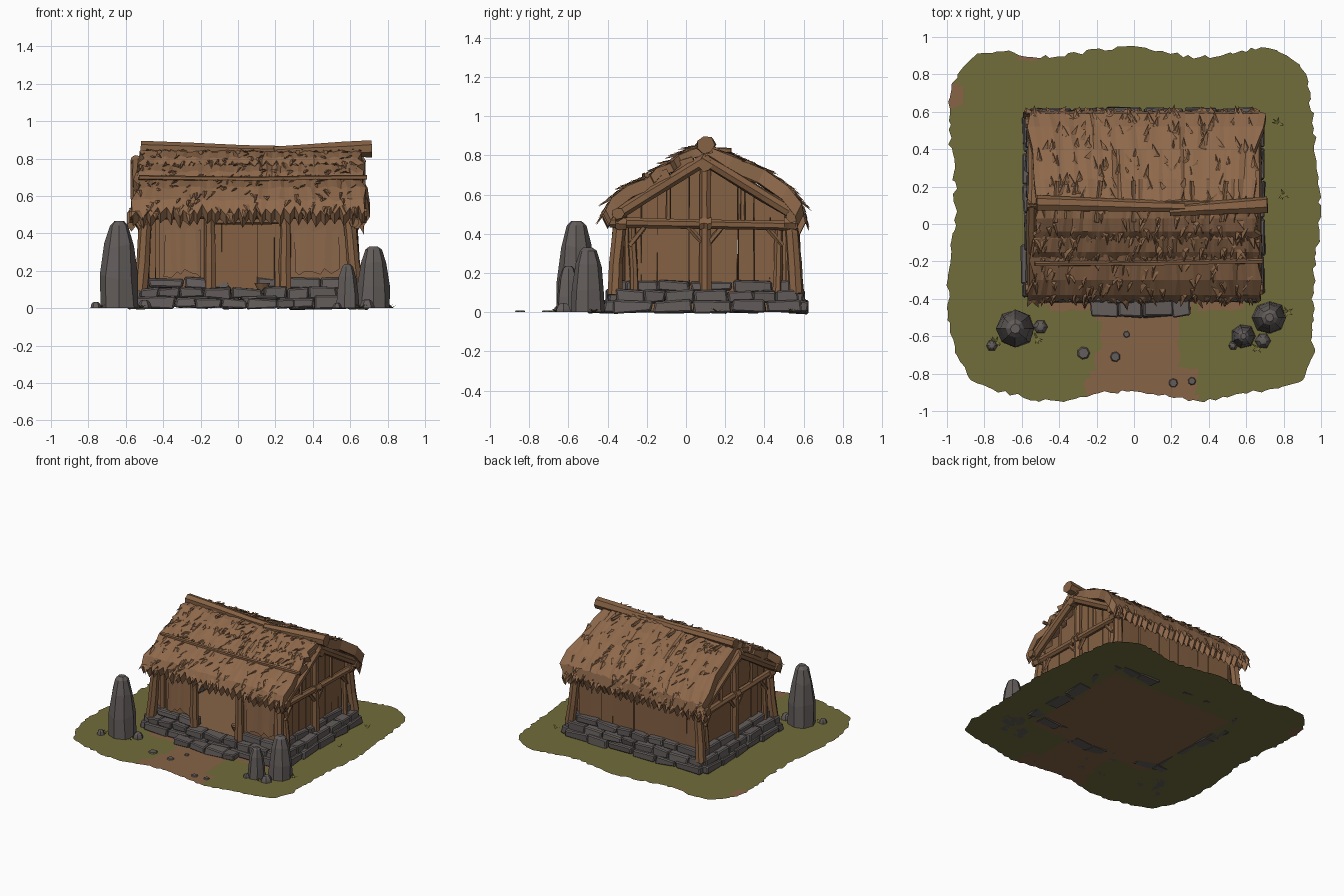
import bpy, bmesh, math, random
from mathutils import Vector, Matrix

random.seed(7)
U = random.uniform
if "Cube" in bpy.data.objects:
    bpy.data.objects.remove(bpy.data.objects["Cube"])

def material(name, rgb):
    m = bpy.data.materials.new(name)
    m.use_nodes = True
    m.diffuse_color = (*rgb, 1)
    b = m.node_tree.nodes["Principled BSDF"]
    b.inputs["Base Color"].default_value = (*rgb, 1)
    b.inputs["Roughness"].default_value = 0.9
    return m

THATCH = material("thatch", (0.27, 0.14, 0.07))
WOOD = material("wood", (0.235, 0.12, 0.057))
HIDE = material("hide", (0.25, 0.13, 0.065))
STONE = material("stone", (0.125, 0.11, 0.105))
GRASS = material("grass", (0.165, 0.15, 0.042))
DIRT = material("dirt", (0.24, 0.125, 0.062))

def finish(name, bm, *mats, bevel=0):
    bmesh.ops.recalc_face_normals(bm, faces=bm.faces)
    me = bpy.data.meshes.new(name)
    bm.to_mesh(me)
    bm.free()
    ob = bpy.data.objects.new(name, me)
    bpy.context.collection.objects.link(ob)
    for m in mats:
        me.materials.append(m)
    if bevel:
        mod = ob.modifiers.new("worn_edges", "BEVEL")
        mod.width = bevel
        mod.segments = 1
    return ob

def block(bm, c, s, j=0.0, yaw=0.0):
    # jittered box
    mat = Matrix.Translation(c) @ Matrix.Rotation(yaw, 4, 'Z') @ Matrix.Diagonal((*s, 1))
    for v in bmesh.ops.create_cube(bm, size=1, matrix=mat)["verts"]:
        v.co += Vector((U(-j, j), U(-j, j), U(-j, j)))

def log(bm, a, b, r, r2=None, sides=7, rough=0.1):
    # rough-hewn pole between two points, with a bend in the middle
    a, b = Vector(a), Vector(b)
    q = (b - a).to_track_quat('Z', 'Y')
    r2 = r2 or r
    rings = []
    for t in (0, 0.35, 0.7, 1):
        c = a.lerp(b, t) + Vector((U(-1, 1), U(-1, 1), U(-1, 1))) * r * rough
        rad = r + (r2 - r) * t
        rings.append([bm.verts.new(c + q @ Vector((math.cos(k * math.tau / sides),
                      math.sin(k * math.tau / sides), 0)) * rad * U(1 - rough, 1 + rough)) for k in range(sides)])
    for p, n in zip(rings, rings[1:]):
        for k in range(sides):
            bm.faces.new((p[k], p[k - 1], n[k - 1], n[k]))
    bm.faces.new(rings[0])
    bm.faces.new(rings[-1])

# House footprint: outer wall lines and the ridge position
XL, XR, YF, YB, RY = -0.49, 0.6, -0.33, 0.53, 0.1
MX = (XL + XR) / 2

# Ground with a worn dirt path and dirt under the house
bm = bmesh.new()
bmesh.ops.create_grid(bm, x_segments=56, y_segments=56, size=1)
for v in bm.verts:
    u, w = v.co.x, v.co.y
    edge = max(abs(u), abs(w)) > 0.99
    v.co.x = u * (0.975 - 0.09 * w ** 8) + 0.02 * math.sin(5 * w + 1) * u * u
    v.co.y = w * (0.92 - 0.07 * u ** 8) + 0.025 * math.sin(7 * u + 2) * w * w
    k = 0.012 if edge else 0.009
    v.co += Vector((U(-k, k), U(-k, k), 0))
for f in bm.faces:
    c = f.calc_center_median()
    wide = 0.06 if c.y < -0.78 else 0
    path = c.y < -0.4 and -0.19 - wide < c.x < 0.24 + wide * 1.6
    under = -0.5 < c.x < 0.58 and -0.45 < c.y < 0.5
    patch = math.hypot(c.x + 0.97, c.y - 0.7) < 0.07 or math.hypot(c.x + 0.56, c.y - 0.92) < 0.06
    f.material_index = 1 if path or under or patch else 0
finish("ground", bm, GRASS, DIRT)

# Stone foundation: wide lower courses and a narrower upper course
def course(bm, x0, x1, y0, y1, z, h, depth, length, skip=None):
    runs = [((x0, y0), (x1, y0)), ((x1, y0), (x1, y1)), ((x1, y1), (x0, y1)), ((x0, y1), (x0, y0))]
    for a, b in runs:
        a, b = Vector((*a, 0)), Vector((*b, 0))
        d = b - a
        t, total = 0.0, d.length
        while t < total - 0.02:
            l = min(U(0.75, 1.3) * length, total - t + 0.02)
            c = a + d.normalized() * (t + l / 2)
            t += l
            if skip and skip[0] < c.x < skip[1] and c.y < 0 and abs(d.x) > 0:
                continue
            c.z = z + h / 2
            block(bm, c, (l * 0.97, depth * U(0.85, 1.15), h * U(0.9, 1.1)), 0.009, math.atan2(d.y, d.x))

bm = bmesh.new()
course(bm, XL - 0.055, XR + 0.045, YF - 0.04, YB + 0.04, 0.0, 0.06, 0.1, 0.17)
course(bm, XL - 0.04, XR + 0.03, YF - 0.025, YB + 0.025, 0.05, 0.06, 0.09, 0.14)
course(bm, XL + 0.01, XR - 0.02, YF + 0.02, YB - 0.01, 0.105, 0.055, 0.08, 0.17, skip=(-0.14, 0.24))
finish("stone_foundation", bm, STONE, bevel=0.008)

# Entrance step slabs and flat path stones
bm = bmesh.new()
for x, w in ((-0.16, 0.14), (-0.02, 0.13), (0.13, 0.16), (0.25, 0.09)):
    block(bm, (x, -0.45, 0.025), (w, 0.09, 0.05), 0.008, U(-0.06, 0.06))
finish("entrance_steps", bm, STONE, bevel=0.007)
bm = bmesh.new()
for x, y, r in ((-0.27, -0.69, 0.035), (-0.1, -0.71, 0.028), (0.21, -0.85, 0.025), (0.31, -0.84, 0.022), (-0.04, -0.59, 0.018)):
    bmesh.ops.create_cone(bm, cap_ends=True, segments=7, radius1=r, radius2=r * 0.8, depth=0.008,
                          matrix=Matrix.Translation((x, y, 0.004)) @ Matrix.Rotation(U(0, 3), 4, 'Z'))
finish("path_stones", bm, STONE)

# Interior floor and bowl
bm = bmesh.new()
block(bm, (MX, RY, 0.05), (XR - XL - 0.06, YB - YF - 0.06, 0.09))
finish("floor", bm, DIRT)
bm = bmesh.new()
bmesh.ops.create_cone(bm, cap_ends=True, segments=10, radius1=0.025, radius2=0.045, depth=0.04,
                      matrix=Matrix.Translation((0.13, -0.2, 0.115)))
top = max(bm.faces, key=lambda f: f.calc_center_median().z)
bmesh.ops.inset_individual(bm, faces=[top], thickness=0.01, depth=-0.015)
finish("bowl", bm, WOOD)

# Plank walls; gable planks rise to the underside of the roof
def roof_under(y):
    return 0.77 - (RY - y if y < RY else y - RY) * 0.58

bm = bmesh.new()
n = 11
for i in range(n):
    x = XL + 0.03 + (i + 0.5) * (XR - XL - 0.06) / n
    block(bm, (x, YB - 0.03 + U(-0.006, 0.006), 0.315), (0.094, 0.03, 0.45), 0.004)
finish("back_wall_planks", bm, WOOD)
for side, x in (("right", XL + 0.03), ("left", XR - 0.03)):
    bm = bmesh.new()
    n = 10
    w = (YB - YF - 0.04) / n
    for i in range(n):
        y = YF + 0.02 + (i + 0.5) * w
        h = roof_under(y) - 0.1
        block(bm, (x + U(-0.005, 0.005), y, 0.1 + h / 2), (0.03, w * 0.98, h), 0.003)
    finish(side + "_gable_planks", bm, WOOD)

# Hide sheets hung beside the doorway, with ragged hems
for name, x0, x1 in (("right_hide_panel", -0.42, -0.17), ("left_hide_panel", 0.27, 0.57)):
    bm = bmesh.new()
    block(bm, ((x0 + x1) / 2, YF + 0.03, 0.3), (x1 - x0, 0.025, 0.42))
    n = 7
    tops = [bm.verts.new((x0 + 0.03 + (x1 - x0 - 0.06) * i / n, YF + 0.012 + U(-0.004, 0.002), 0.41 + 0.012 * (i % 3))) for i in range(n + 1)]
    hems = [bm.verts.new((v.co.x + U(-0.01, 0.01), YF + 0.002 + U(-0.008, 0.004), U(0.16, 0.22))) for v in tops]
    for i in range(n):
        bm.faces.new((tops[i], tops[i + 1], hems[i + 1], hems[i]))
    finish(name, bm, HIDE)

# Posts: leaning corners, door posts, gable centre posts and back posts
bm = bmesh.new()
for sx, x in ((-1, XL), (1, XR)):
    for sy, y in ((-1, YF), (1, YB)):
        log(bm, (x + sx * 0.035, y + sy * 0.035, 0.09), (x - sx * 0.01, y, 0.53), 0.04, 0.033)
        log(bm, (x + sx * 0.02, y - sy * 0.065, 0.1), (x + sx * 0.005, y - sy * 0.055, 0.45), 0.024, 0.02)
    log(bm, (x + sx * 0.015, RY, 0.09), (x + sx * 0.01, RY, 0.8), 0.032, 0.028)
for x in (-0.15, 0.25):
    log(bm, (x, YF - 0.01, 0.09), (x, YF - 0.01, 0.53), 0.034, 0.029)
finish("posts", bm, WOOD)

# Beams, rafters and braces
bm = bmesh.new()
for y, z in ((YF - 0.015, 0.505), (YB + 0.01, 0.49)):
    log(bm, (XL - 0.09, y, z), (XR + 0.09, y, z), 0.032)
log(bm, (-0.15, YF, 0.465), (0.25, YF, 0.468), 0.02)
for sx, x in ((-1, XL - 0.02), (1, XR + 0.02)):
    log(bm, (x, YF - 0.06, 0.46), (x, YB + 0.06, 0.44), 0.026)
    for s, y in ((-1, YF), (1, YB)):
        log(bm, (x + sx * 0.03, y + s * 0.04, 0.49), (x + sx * 0.03, RY - s * 0.02, 0.79), 0.032)
        log(bm, (x, y - s * 0.04, 0.34), (x, y - s * 0.13, 0.45), 0.014, sides=5)
        log(bm, (x, RY + s * 0.02, 0.36), (x, RY + s * 0.1, 0.45), 0.014, sides=5)
        log(bm, (x, RY + s * 0.19, 0.45), (x, RY + s * 0.19, 0.65), 0.014, sides=5)
    for y in (YF, RY, YB):
        log(bm, (x + sx * 0.005, y - 0.03, 0.452), (x + sx * 0.005, y + 0.03, 0.452), 0.034, sides=6)
finish("beams_and_rafters", bm, WOOD)

# Ridge logs, roof pole and short cross sticks
bm = bmesh.new()
log(bm, (-0.52, 0.11, 0.855), (0.27, 0.09, 0.835), 0.042, 0.03, rough=0.06)
log(bm, (0.19, 0.07, 0.832), (0.715, 0.1, 0.855), 0.03, 0.047, rough=0.06)
log(bm, (XL - 0.06, RY, 0.75), (XR + 0.08, RY, 0.75), 0.035)
log(bm, (-0.53, -0.215, 0.7), (0.1, -0.21, 0.69), 0.013, sides=5)
log(bm, (0.05, -0.21, 0.69), (0.69, -0.2, 0.7), 0.014, sides=5)
for x in (-0.42, -0.2, 0.0, 0.32, 0.47):
    log(bm, (x, 0.01, 0.835), (x + U(-0.03, 0.03), 0.23, 0.825), 0.013, sides=5)
finish("ridge_and_poles", bm, WOOD)

# Thatch tiers: sheets with a ragged lower fringe, covered with loose wedges
def thatch(name, profile, thick, ragged, tufts):
    bm = bmesh.new()
    n, pts = 52, [Vector((0, *p)) for p in profile]
    rows = []
    for r, p in enumerate(pts):
        spread = max(0, 0.86 - p.z) * 0.22
        x0, x1 = -0.505 - spread, 0.645 + spread * 0.6
        row = []
        for i in range(n + 1):
            v = p + Vector((x0 + (x1 - x0) * i / n + U(-0.007, 0.007), 0, U(-0.008, 0.008)))
            if r == len(pts) - 1:
                v += (p - pts[r - 1]).normalized() * (ragged * U(0.1, 0.5) if i % 2 else -ragged * U(0.2, 0.8))
            if i in (0, n):
                v.x += U(-0.02, 0.02)
            row.append(bm.verts.new(v))
        rows.append(row)
    for a, b in zip(rows, rows[1:]):
        for i in range(n):
            bm.faces.new((a[i], a[i + 1], b[i + 1], b[i]))
    down = math.copysign(1, pts[-1].y - pts[0].y)
    ext = bmesh.ops.extrude_face_region(bm, geom=bm.faces[:])
    for v in [g for g in ext["geom"] if isinstance(g, bmesh.types.BMVert)]:
        v.co += Vector((0, -down * thick * 0.5, -thick))
    for _ in range(tufts):
        k = random.randrange(len(pts) - 1)
        a = pts[k].lerp(pts[k + 1], U(0, 1))
        d = (pts[k + 1] - pts[k]).normalized()
        nrm = Vector((0, -d.z * down, d.y * down)) * (1 if d.y * down > 0 else -1)
        nrm = nrm if nrm.y * down > 0 else -nrm
        spread = max(0, 0.86 - a.z) * 0.22
        a.x = U(-0.51 - spread, 0.65 + spread * 0.6)
        side = Vector((U(0.012, 0.026), 0, 0))
        tip = a + d * U(0.05, 0.09) + nrm * U(0.004, 0.016) + Vector((U(-0.03, 0.03), 0, 0))
        q = [bm.verts.new(c) for c in (a - side - nrm * 0.008, a + side - nrm * 0.008, a + d * 0.025 + nrm * 0.009, tip)]
        for t in ((0, 1, 2), (0, 2, 3), (2, 1, 3), (1, 0, 3)):
            bm.faces.new([q[i] for i in t])
    return finish(name, bm, THATCH)

thatch("back_thatch", [(0.08, 0.855), (0.24, 0.8), (0.4, 0.725), (0.52, 0.64), (0.59, 0.56), (0.605, 0.48)], 0.065, 0.05, 170)
thatch("front_eave_thatch", [(-0.1, 0.735), (-0.2, 0.69), (-0.3, 0.645), (-0.38, 0.58), (-0.415, 0.51)], 0.055, 0.055, 110)
thatch("front_middle_thatch", [(0.03, 0.795), (-0.08, 0.765), (-0.15, 0.73), (-0.19, 0.69)], 0.04, 0.04, 70)
thatch("front_ridge_thatch", [(0.12, 0.85), (0.03, 0.835), (-0.04, 0.805), (-0.08, 0.765)], 0.04, 0.045, 60)

# Standing stones and small boulders: tapered faceted columns
def standing_stone(name, x, y, r, h, sides):
    bm = bmesh.new()
    rings = []
    for t, k in ((0, 1), (0.35, 0.93), (0.72, 0.75), (0.95, 0.48), (1, 0.25)):
        rings.append([bm.verts.new((x + math.cos(a) * r * k * U(0.93, 1.07), y + math.sin(a) * r * k * U(0.93, 1.07),
                      h * t + (U(-0.04, 0.04) * h if 0 < t < 0.9 else 0))) for a in [i * math.tau / sides for i in range(sides)]])
    for p, q in zip(rings, rings[1:]):
        for k in range(sides):
            bm.faces.new((p[k - 1], p[k], q[k], q[k - 1]))
    bm.faces.new(rings[-1])
    bm.faces.new(rings[0])
    finish(name, bm, STONE)

standing_stone("tall_standing_stone", -0.635, -0.56, 0.105, 0.465, 8)
standing_stone("left_standing_stone", 0.725, -0.5, 0.09, 0.33, 8)
standing_stone("small_standing_stone", 0.585, -0.6, 0.065, 0.235, 7)
for i, (x, y, r) in enumerate(((-0.5, -0.55, 0.04), (-0.76, -0.65, 0.03), (0.69, -0.625, 0.042), (0.53, -0.65, 0.025))):
    standing_stone("boulder_%d" % (i + 1), x, y, r, r * 1.1, 6)

# Grass tufts
bm = bmesh.new()
for x, y in ((-0.52, -0.61), (-0.74, -0.63), (0.82, -0.47), (0.66, -0.66), (0.77, 0.54), (0.8, 0.16)):
    for k in range(5):
        a = U(0, math.tau)
        d = Vector((math.cos(a), math.sin(a), 0))
        s = Vector((-d.y, d.x, 0)) * 0.01
        c = Vector((x, y, 0.001))
        bm.faces.new([bm.verts.new(p) for p in (c - s, c + s, c + d * 0.035 + Vector((0, 0, 0.018)))])
finish("grass_tufts", bm, GRASS)
